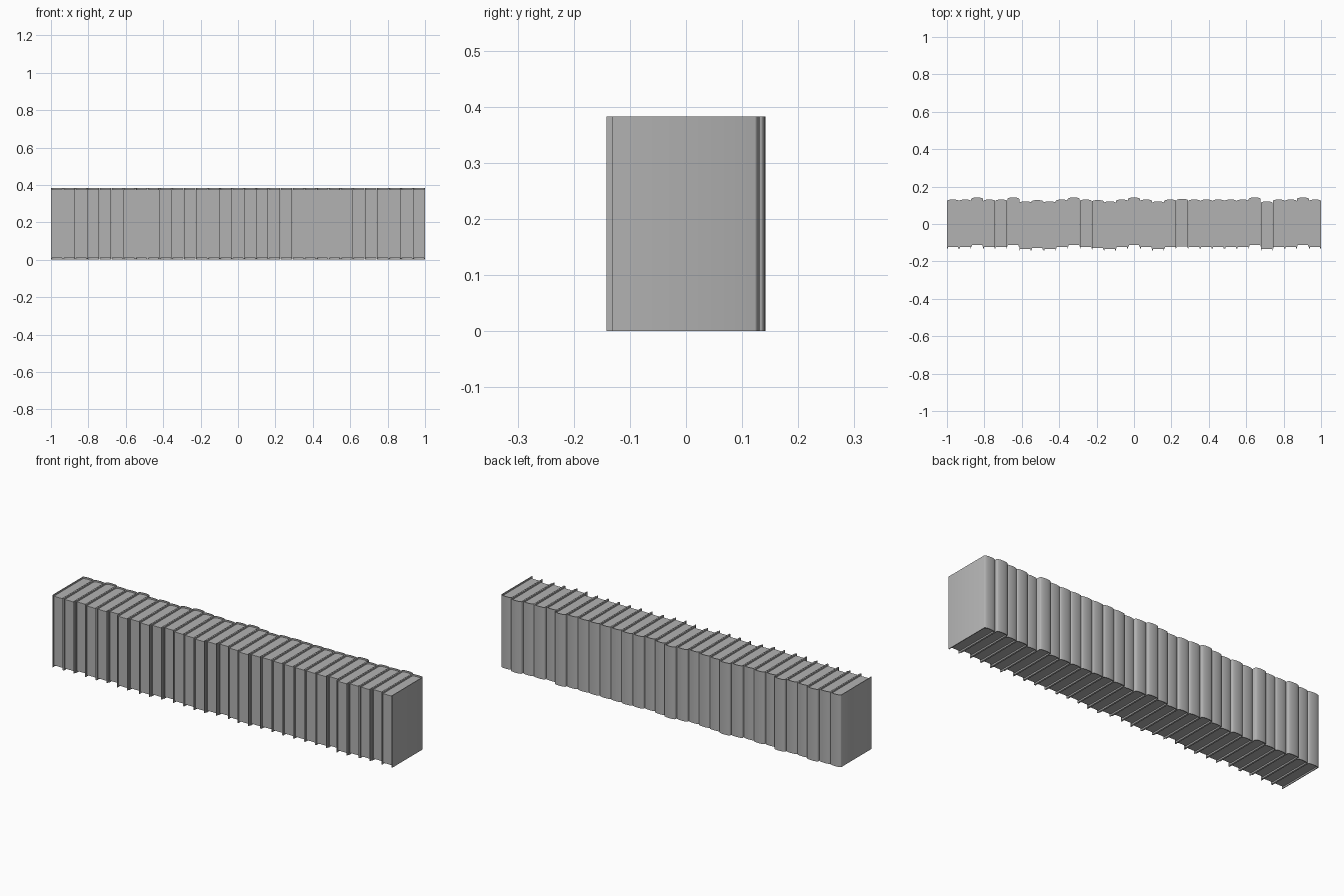
import bpy, bmesh, math

if "Cube" in bpy.data.objects:
    bpy.data.objects.remove(bpy.data.objects["Cube"])

COUNT = 31
PITCH = 2.0 / COUNT
W = PITCH / 2 - 0.0003      # half thickness of a book
H = 0.383                   # cover height
FRONT, HINGE, BULGE = -0.132, 0.123, 0.008
T = 0.004                   # cover board thickness
RECESS = 0.008              # pages sit inside the cover edges
SEG = 10

# books pushed back or pulled forward on the row
SHIFT = {2: .011, 5: .011, 10: .011, 15: .011, 25: .011, 29: .011, 19: .003,
         6: -.010, 7: -.003, 8: -.010, 13: -.010, 12: -.003, 17: -.010, 26: -.010}

grey = bpy.data.materials.new("dark_grey")
grey.diffuse_color = (0.45, 0.45, 0.45, 1)
grey.use_nodes = True
grey.node_tree.nodes["Principled BSDF"].inputs["Base Color"].default_value = grey.diffuse_color


def arc(half, y, bulge):
    """Curved spine line from +x to -x."""
    return [(half * math.cos(math.pi * i / SEG), y + bulge * math.sin(math.pi * i / SEG))
            for i in range(SEG + 1)]


def prism(name, outline, z0, z1, loc):
    """Extrude an outline upward from z0 to z1."""
    bm = bmesh.new()
    face = bm.faces.new([bm.verts.new((x, y, z0)) for x, y in outline])
    ext = bmesh.ops.extrude_face_region(bm, geom=[face])
    verts = [g for g in ext["geom"] if isinstance(g, bmesh.types.BMVert)]
    bmesh.ops.translate(bm, verts=verts, vec=(0, 0, z1 - z0))
    bmesh.ops.recalc_face_normals(bm, faces=bm.faces)
    mesh = bpy.data.meshes.new(name)
    bm.to_mesh(mesh)
    bm.free()
    mesh.materials.append(grey)
    obj = bpy.data.objects.new(name, mesh)
    obj.location = loc
    bpy.context.collection.objects.link(obj)
    obj.select_set(True)
    bpy.context.view_layer.objects.active = obj


# cover: U-shaped wrap with rounded spine at the back
inner = W - T
cover = ([(W, FRONT)] + arc(W, HINGE, BULGE) + [(-W, FRONT), (-inner, FRONT)]
         + arc(inner, HINGE - T, BULGE)[::-1] + [(inner, FRONT)])
# page block: recessed at the front, top and bottom
pages = [(inner, FRONT + RECESS)] + arc(inner, HINGE - T, BULGE) + [(-inner, FRONT + RECESS)]

for i in range(COUNT):
    loc = (-1 + (i + 0.5) * PITCH, SHIFT.get(i, 0), 0)
    prism(f"book_cover_{i + 1}", cover, 0, H, loc)
    prism(f"book_pages_{i + 1}", pages, RECESS, H - RECESS, loc)

bpy.ops.object.shade_smooth_by_angle(angle=math.radians(35))
